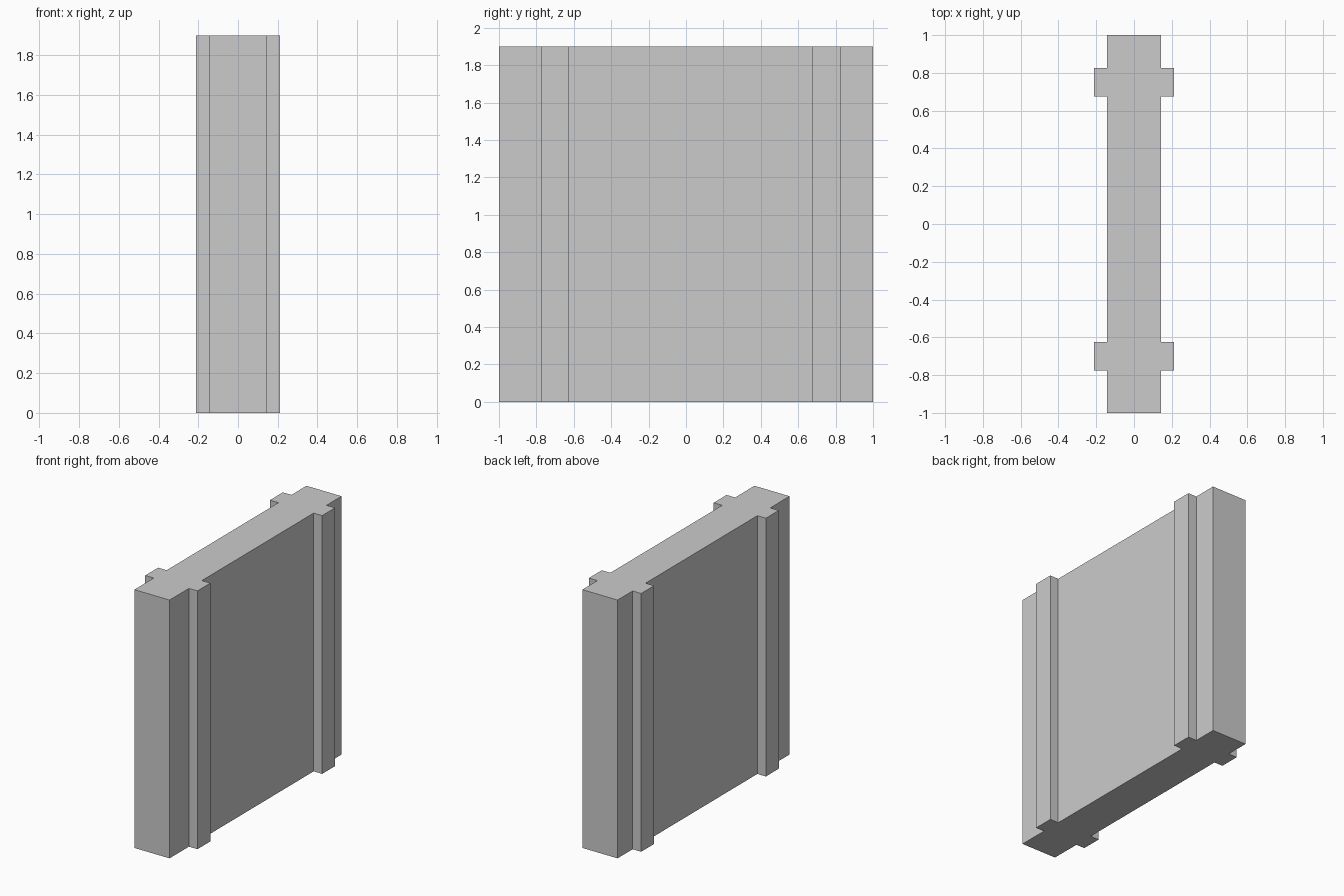
import bpy
import bmesh
from mathutils import Vector

if "Cube" in bpy.data.objects:
    bpy.data.objects.remove(bpy.data.objects["Cube"])

HEIGHT = 1.9
WALL_X = 0.143      # half thickness of the panel
RIB_X = 0.2125      # half thickness across the ribs
RIB_W = 0.15
RIB_CENTRES = (-0.70, 0.75)

# right half of the plan outline, front to back
half = [(WALL_X, -1.0)]
for c in RIB_CENTRES:
    y0, y1 = c - RIB_W / 2, c + RIB_W / 2
    half += [(WALL_X, y0), (RIB_X, y0), (RIB_X, y1), (WALL_X, y1)]
half.append((WALL_X, 1.0))

# mirror it to close the outline
outline = half + [(-x, y) for x, y in reversed(half)]

# ribbed wall panel: outline extruded upward
bm = bmesh.new()
base = bm.faces.new([bm.verts.new((x, y, 0)) for x, y in outline])
result = bmesh.ops.extrude_face_region(bm, geom=[base], use_keep_orig=True)
top = [g for g in result["geom"] if isinstance(g, bmesh.types.BMVert)]
bmesh.ops.translate(bm, verts=top, vec=Vector((0, 0, HEIGHT)))
bmesh.ops.recalc_face_normals(bm, faces=bm.faces)

mesh = bpy.data.meshes.new("ribbed_wall_panel")
bm.to_mesh(mesh)
bm.free()
wall = bpy.data.objects.new("ribbed_wall_panel", mesh)
bpy.context.collection.objects.link(wall)
